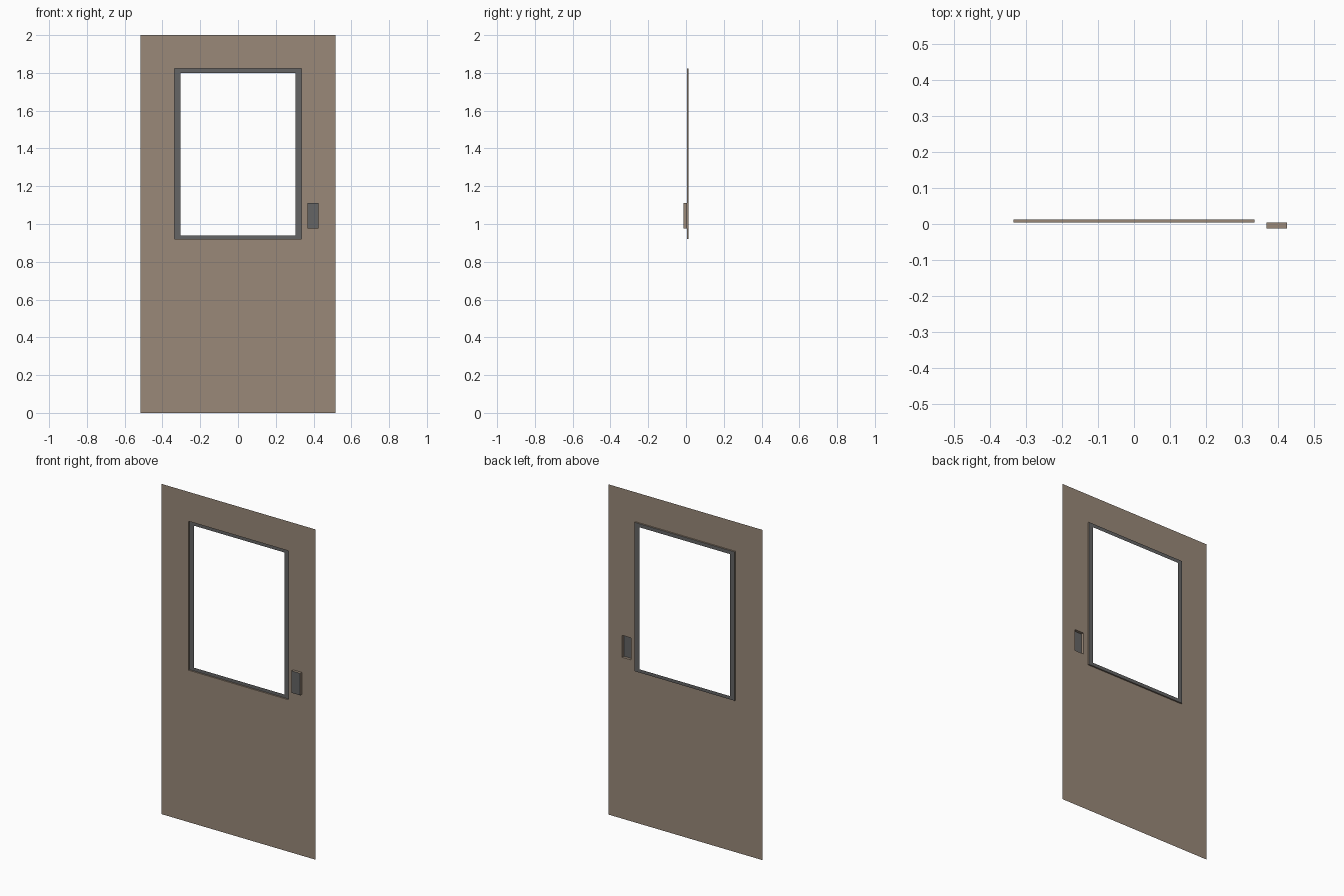
import bpy, bmesh

if "Cube" in bpy.data.objects:
    bpy.data.objects.remove(bpy.data.objects["Cube"], do_unlink=True)


def material(name, color):
    m = bpy.data.materials.new(name)
    m.use_nodes = True
    m.diffuse_color = (*color, 1)
    m.node_tree.nodes["Principled BSDF"].inputs["Base Color"].default_value = (*color, 1)
    return m


BROWN = material("brown paint", (0.32, 0.25, 0.19))
GREY = material("dark grey", (0.13, 0.13, 0.13))

SHEET_Y, FRAME_Y, HANDLE_Y = 0.004, 0.0125, -0.0125

# Rectangles as x min, x max, z min, z max
PANEL = (-0.517, 0.517, 0, 2)
FRAME = (-0.335, 0.335, 0.92, 1.822)
GLASS = (-0.304, 0.304, 0.94, 1.80)
HANDLE = (0.367, 0.425, 0.977, 1.11)


def corners(bm, r, y):
    x0, x1, z0, z1 = r
    return [bm.verts.new((x, y, z)) for x, z in ((x0, z0), (x1, z0), (x1, z1), (x0, z1))]


def bridge(bm, a, b, mat=0):
    for i in range(4):
        j = (i + 1) % 4
        bm.faces.new((a[i], a[j], b[j], b[i])).material_index = mat


def finish(bm, name):
    mesh = bpy.data.meshes.new(name)
    bm.to_mesh(mesh)
    bm.free()
    mesh.materials.append(BROWN)
    mesh.materials.append(GREY)
    bpy.context.collection.objects.link(bpy.data.objects.new(name, mesh))


# Thin door sheet, with openings for the window and the handle
bm = bmesh.new()
xs = sorted({*PANEL[:2], *FRAME[:2], *HANDLE[:2]})
zs = sorted({*PANEL[2:], *FRAME[2:], *HANDLE[2:]})
for x0, x1 in zip(xs, xs[1:]):
    for z0, z1 in zip(zs, zs[1:]):
        cx, cz = (x0 + x1) / 2, (z0 + z1) / 2
        if not any(r[0] < cx < r[1] and r[2] < cz < r[3] for r in (FRAME, HANDLE)):
            bm.faces.new(corners(bm, (x0, x1, z0, z1), SHEET_Y))
bmesh.ops.remove_doubles(bm, verts=bm.verts, dist=0.0001)
finish(bm, "door_panel")

# Window surround: walls pressed towards the back, then a flat grey rim
bm = bmesh.new()
front, back = corners(bm, FRAME, SHEET_Y), corners(bm, FRAME, FRAME_Y)
bridge(bm, front, back)
bridge(bm, back, corners(bm, GLASS, FRAME_Y), 1)
finish(bm, "window_frame")

# Handle plate pressed towards the front, hollow behind
bm = bmesh.new()
front, back = corners(bm, HANDLE, HANDLE_Y), corners(bm, HANDLE, SHEET_Y)
bridge(bm, front, back)
bm.faces.new(front).material_index = 1
finish(bm, "handle_plate")
